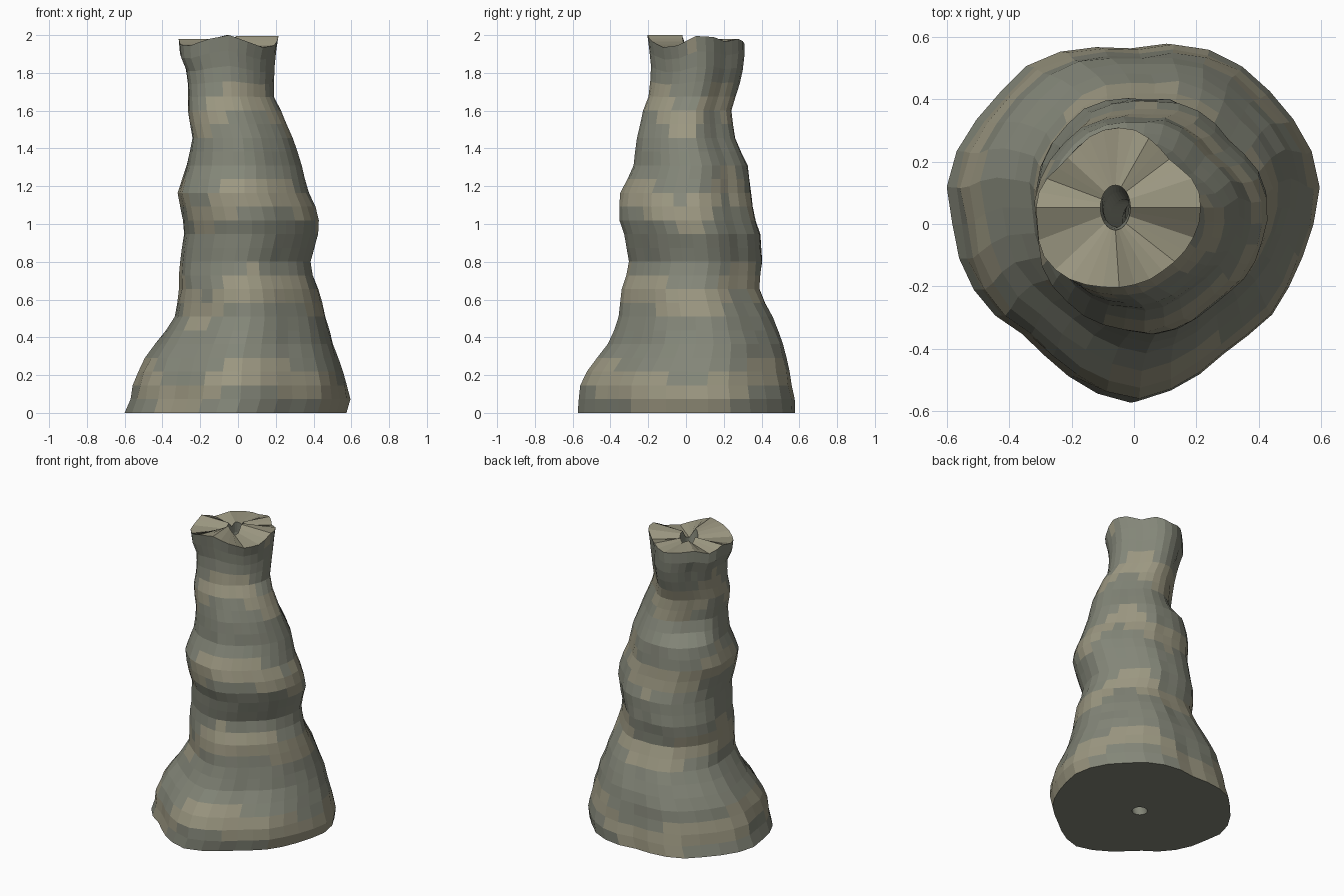
import bpy, bmesh, math, random

if "Cube" in bpy.data.objects:
    bpy.data.objects.remove(bpy.data.objects["Cube"])

random.seed(4)
SEGS, RINGS = 32, 27

# Stack extents: z, left x, right x, front y, back y
PROFILE = [
    (0.00, -.60, .58, -.575, .575), (0.08, -.57, .60, -.57, .57),
    (0.18, -.545, .58, -.56, .555), (0.28, -.50, .545, -.48, .54),
    (0.36, -.44, .515, -.415, .52), (0.50, -.34, .475, -.36, .465),
    (0.65, -.31, .435, -.345, .39), (0.72, -.315, .41, -.32, .395),
    (0.80, -.305, .395, -.305, .405), (0.95, -.285, .435, -.33, .395),
    (1.05, -.295, .44, -.36, .365), (1.18, -.32, .38, -.345, .345),
    (1.30, -.275, .35, -.28, .335), (1.45, -.245, .30, -.26, .265),
    (1.60, -.27, .235, -.23, .24), (1.68, -.265, .195, -.20, .265),
    (1.80, -.27, .195, -.18, .30), (1.90, -.31, .205, -.195, .31),
    (1.97, -.315, .22, -.205, .31)]
# Footprint radius every 15 degrees, and broken rim height every 22.5 degrees
FOOT = [.57, .615, .62, .61, .62, .60, .565, .585, .615, .60, .605, .62,
        .58, .565, .54, .50, .51, .55, .575, .545, .505, .51, .53, .54]
RIM = [1.995, 1.99, 1.965, 1.98, 1.955, 1.965, 1.97, 1.945,
       1.98, 1.95, 1.945, 1.98, 2.0, 1.965, 1.935, 1.945]


def around(table, a):
    """Periodic linear lookup by angle."""
    f = (a / math.tau) * len(table)
    i = math.floor(f)
    k = f - i
    return table[i % len(table)] * (1 - k) + table[(i + 1) % len(table)] * k


def extents(z):
    for p, q in zip(PROFILE, PROFILE[1:]):
        if z <= q[0]:
            k = (z - p[0]) / (q[0] - p[0])
            return [u + (v - u) * k for u, v in zip(p[1:], q[1:])]
    return PROFILE[-1][1:]


def diagonal(a, t):
    """Bulge or hollow of the four diagonal corners, zero on the axes."""
    grow = min(1, t / .4)
    corner = (-.04, .015 if t < .7 else -.035, .035, -.005)[int(a / (math.pi / 2)) % 4]
    return corner * grow * math.sin(2 * a) ** 2


bm = bmesh.new()
outer, inner = [], []
for i in range(RINGS + 1):
    t = i / RINGS
    x0, x1, y0, y1 = extents(1.97 * t)
    cx, cy, rx, ry = (x0 + x1) / 2, (y0 + y1) / 2, (x1 - x0) / 2, (y1 - y0) / 2
    ring, bore = [], []
    for s in range(SEGS):
        a = math.tau * s / SEGS
        c, n = math.cos(a), math.sin(a)
        z = 1.965 * t + (around(RIM, a) - 1.965) * max(0, (t - .85) / .15)
        # footprint outline fades into a rounder section toward the top
        r = around(FOOT, a)
        w = 1 - .7 * t
        j = 1 + random.uniform(-.008, .008) * (i > 0)
        ux = (c * r / .598 * w + c * (1 - w)) * j
        uy = (n * r / .577 * w + n * (1 - w)) * j
        d = diagonal(a, t)
        ring.append(bm.verts.new((cx + rx * ux + d * c, cy + ry * uy + d * n, z)))
        # narrow vent bore through the middle
        bore.append(bm.verts.new((cx - .02 + .008 * t + .048 * c,
                                  cy + .02 * (1 - t) + (.048 + .024 * t) * n, z)))
    outer.append(ring)
    inner.append(bore)


def bridge(lo, hi, paint):
    for s in range(SEGS):
        e = (s + 1) % SEGS
        f = bm.faces.new((lo[s], lo[e], hi[e], hi[s]))
        f.material_index = paint(s)


def bands(i):
    """Wavering mineral bands, about half a unit apart, broken into patches."""
    def paint(s):
        a = math.tau * (s + .5) / SEGS
        z = 1.965 * (i + .5) / RINGS
        wave = .07 * math.sin(3 * a + 2.2) + .03 * math.sin(5 * a + z)
        return int(math.cos(math.tau * (z - .14 + wave) / .49) > .5)
    return paint


def stone(s):
    return 0


def mineral(s):
    return 1


# Outer wall, bore wall, jagged top and flat underside
for i in range(RINGS):
    bridge(outer[i], outer[i + 1], bands(i))
    bridge(inner[i + 1], inner[i], stone)
bridge(outer[-1], inner[-1], mineral)
bridge(inner[0], outer[0], stone)
bmesh.ops.recalc_face_normals(bm, faces=bm.faces)

mesh = bpy.data.meshes.new("vent_chimney")
bm.to_mesh(mesh)
bm.free()
chimney = bpy.data.objects.new("vent_chimney", mesh)
bpy.context.collection.objects.link(chimney)
for name, colour in (("stone", (.23, .24, .19, 1)), ("mineral", (.33, .31, .22, 1))):
    mat = bpy.data.materials.new(name)
    mat.diffuse_color = colour
    mat.use_nodes = True
    mat.node_tree.nodes["Principled BSDF"].inputs["Base Color"].default_value = mat.diffuse_color
    mesh.materials.append(mat)
